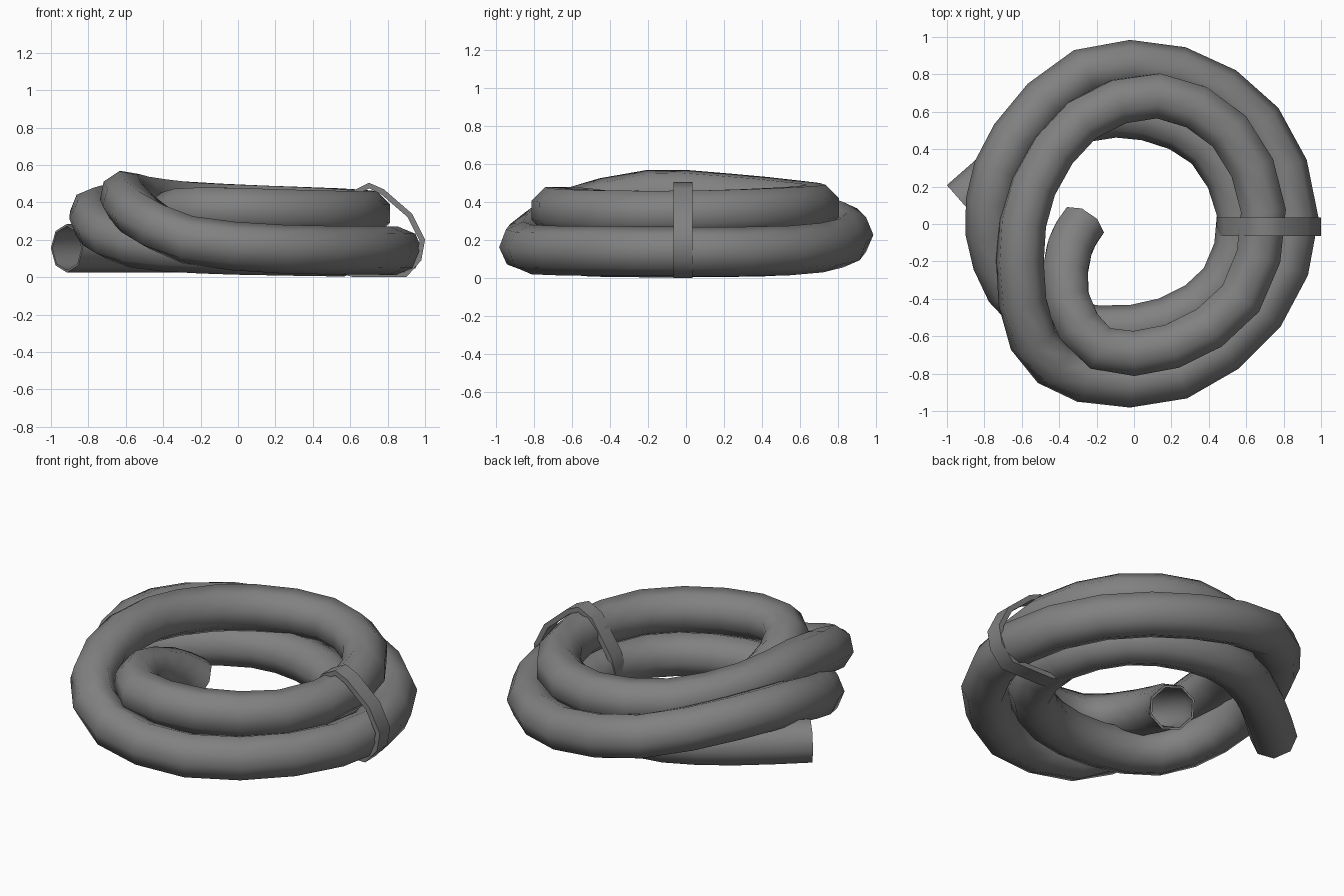
import bpy, math
from mathutils import Vector

if "Cube" in bpy.data.objects:
    bpy.data.objects.remove(bpy.data.objects["Cube"])

RADIUS, SIDES = 0.13, 8

rubber = bpy.data.materials.new("dark_grey")
rubber.diffuse_color = (0.22, 0.22, 0.22, 1)
rubber.use_nodes = True
rubber.node_tree.nodes["Principled BSDF"].inputs["Base Color"].default_value = rubber.diffuse_color


def make_object(name, verts, faces, wall):
    mesh = bpy.data.meshes.new(name)
    mesh.from_pydata(verts, [], faces)
    mesh.materials.append(rubber)
    ob = bpy.data.objects.new(name, mesh)
    bpy.context.collection.objects.link(ob)
    mod = ob.modifiers.new("wall", 'SOLIDIFY')
    mod.thickness, mod.offset = wall, -1
    bpy.ops.object.select_all(action='DESELECT')
    ob.select_set(True)
    bpy.context.view_layer.objects.active = ob
    bpy.ops.object.modifier_apply(modifier="wall")
    bpy.ops.object.shade_smooth_by_angle(angle=math.radians(60))


def midpoints(keys):
    """Catmull-Rom: one extra point between each pair of keys."""
    out = []
    for i in range(len(keys) - 1):
        a, b = keys[i], keys[i + 1]
        p = keys[i - 1] if i else a * 2 - b
        n = keys[i + 2] if i + 2 < len(keys) else b * 2 - a
        out += [a, (a + b) * 0.5625 - (p + n) * 0.0625]
    return out + [keys[-1]]


# Hose centre line: tail, inner low loop, outer low loop, upper loop, curled end
path = midpoints([Vector(p) for p in [
    (-.915, .11, .155), (-.6, .375, .155), (-.27, .565, .155),
    (.07, .575, .15), (.4, .415, .14), (.572, .06, .135), (.48, -.31, .135),
    (.18, -.52, .14), (-.2, -.565, .15), (-.56, -.46, .18),
    (-.735, -.2, .26), (-.77, .12, .35), (-.64, .46, .35), (-.27, .81, .275),
    (.24, .82, .185), (.67, .54, .145), (.857, .03, .14), (.68, -.47, .145),
    (.24, -.81, .15), (-.27, -.825, .2), (-.54, -.62, .34), (-.61, -.2, .44),
    (-.54, .2, .425), (-.28, .555, .39), (.13, .685, .37), (.51, .495, .355),
    (.692, .07, .34), (.57, -.4, .34), (.2, -.655, .35), (-.18, -.665, .36),
    (-.36, -.4, .335), (-.345, -.13, .25), (-.275, .0, .16)]])

verts, faces = [], []
for i, c in enumerate(path):
    t = (path[min(i + 1, len(path) - 1)] - path[max(i - 1, 0)]).normalized()
    side = t.cross(Vector((0, 0, 1))).normalized()
    up = side.cross(t)
    twist = 0.5 * min(1, max(0, (i - 36) / 12))  # section rolls as hose climbs
    for j in range(SIDES):
        a = 2 * math.pi * (j + twist) / SIDES
        verts.append(c + (side * math.cos(a) + up * math.sin(a)) * RADIUS)
for i in range(len(path) - 1):
    for j in range(SIDES):
        a, b = i * SIDES + j, i * SIDES + (j + 1) % SIDES
        faces.append((a, a + SIDES, b + SIDES, b))
make_object("coiled_hose", verts, faces, 0.012)

# Strap holding the three turns together
profile = [(.5, .03), (.62, 0), (.9, 0), (.98, .09), (1, .2), (.93, .34),
           (.78, .47), (.7, .505), (.61, .46), (.48, .26), (.44, .14)]
n = len(profile)
verts = [(x, y, z) for y in (-.065, .035) for x, z in profile]
faces = [(i, i + n, (i + 1) % n + n, (i + 1) % n) for i in range(n)]
make_object("strap", verts, faces, 0.03)
